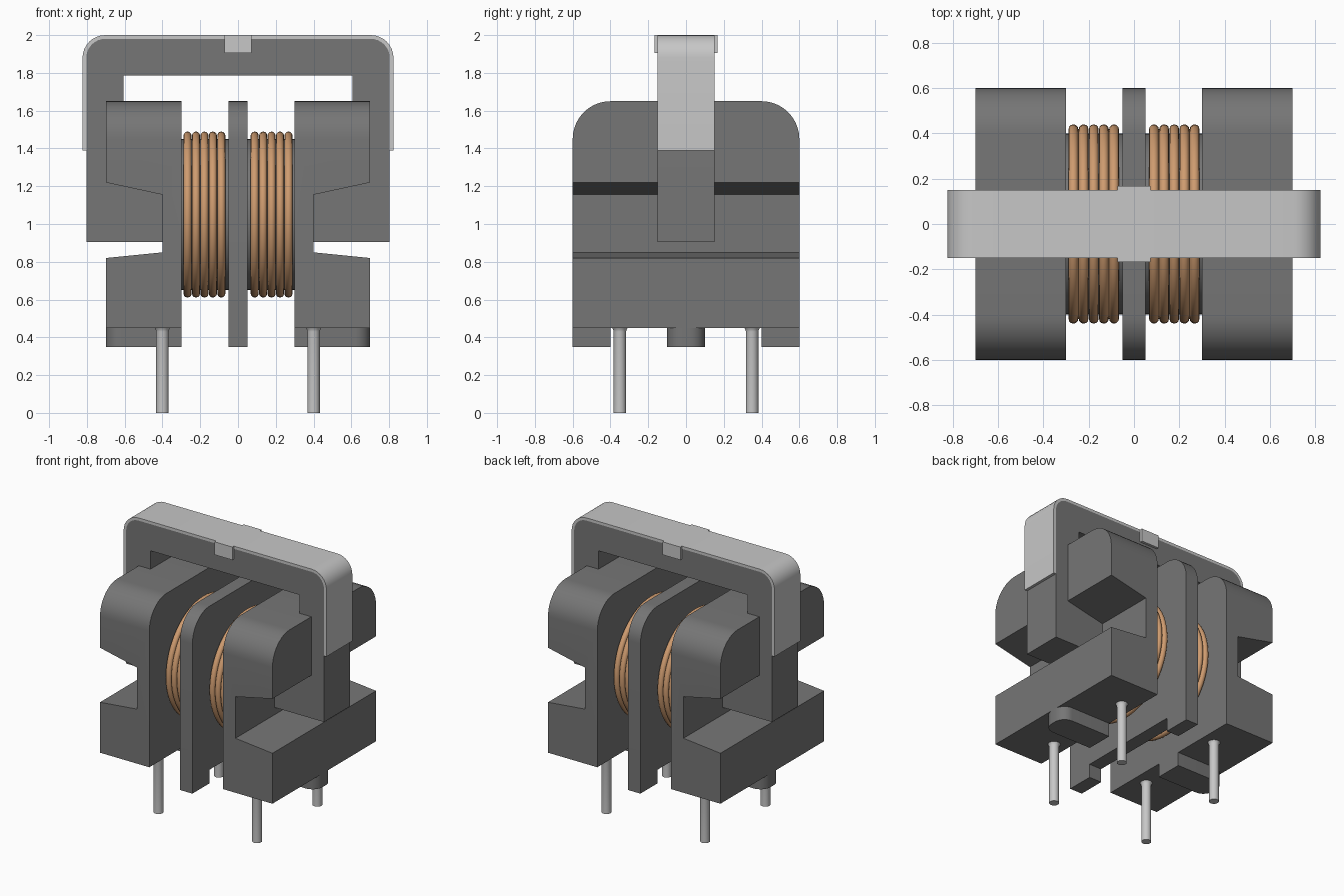
import bpy, bmesh, math
from mathutils import Vector, Matrix

cube = bpy.data.objects.get("Cube")
if cube:
    bpy.data.objects.remove(cube, do_unlink=True)


def material(name, rgb, metallic=0.0):
    m = bpy.data.materials.new(name)
    m.use_nodes = True
    m.diffuse_color = (*rgb, 1)
    m.node_tree.nodes["Principled BSDF"].inputs["Base Color"].default_value = (*rgb, 1)
    return m


DARK = material("dark grey", (0.18, 0.18, 0.18))
METAL = material("light grey metal", (0.57, 0.57, 0.57))
COPPER = material("copper", (0.62, 0.33, 0.16))


def finish(name, bm, mat):
    bmesh.ops.recalc_face_normals(bm, faces=bm.faces)
    me = bpy.data.meshes.new(name)
    bm.to_mesh(me)
    bm.free()
    me.materials.append(mat)
    ob = bpy.data.objects.new(name, me)
    bpy.context.collection.objects.link(ob)
    bpy.ops.object.select_all(action='DESELECT')
    ob.select_set(True)
    bpy.context.view_layer.objects.active = ob
    bpy.ops.object.shade_smooth_by_angle(angle=math.radians(35))
    return ob


def arc(cx, cz, r, a0, a1, n=8):
    return [(cx + r * math.cos(math.radians(a0 + (a1 - a0) * i / n)),
             cz + r * math.sin(math.radians(a0 + (a1 - a0) * i / n))) for i in range(n + 1)]


def prism(axis, loops, d0, d1):
    """Extrude a profile (first loop outer, others holes) along an axis."""
    place = {'x': lambda a, b: (d0, a, b),
             'y': lambda a, b: (a, d0, b),
             'z': lambda a, b: (a, b, d0)}[axis]
    bm = bmesh.new()
    rings = [[bm.verts.new(place(*p)) for p in loop] for loop in loops]
    if len(rings) == 1:
        bm.faces.new(rings[0])
    else:
        edges = [bm.edges.new((r[i - 1], r[i])) for r in rings for i in range(len(r))]
        bmesh.ops.triangle_fill(bm, edges=edges, use_beauty=True, use_dissolve=False)
    ext = bmesh.ops.extrude_face_region(bm, geom=bm.faces[:])
    shift = Vector([d1 - d0 if a == axis else 0 for a in 'xyz'])
    bmesh.ops.translate(bm, vec=shift,
                        verts=[v for v in ext["geom"] if isinstance(v, bmesh.types.BMVert)])
    return bm


def lathe(name, profile, matrix, mat, n=32, closed=False):
    """Spin (radius, height) points about local z, then place with a matrix."""
    bm = bmesh.new()
    rows = []
    for k in range(n):
        t = 2 * math.pi * k / n
        rows.append([bm.verts.new((r * math.cos(t), r * math.sin(t), h)) for r, h in profile])
    m = len(profile)
    for k in range(n):
        a, b = rows[k - 1], rows[k]
        for i in range(m if closed else m - 1):
            j = (i + 1) % m
            bm.faces.new((a[i], b[i], b[j], a[j]))
    if not closed:
        bm.faces.new([r[0] for r in rows])
        bm.faces.new([r[-1] for r in rows])
    bm.transform(matrix)
    return finish(name, bm, mat)


AXIS_Z = 1.05                       # height of the winding axis
ALONG_X = Matrix.Rotation(math.pi / 2, 4, 'Y')

for side, s in (("left", 1), ("right", -1)):
    # Slotted end block with rounded upper front and back edges
    profile = [(0.3, 0.45), (0.7, 0.45), (0.7, 0.82), (0.4, 0.85),
               (0.4, 1.155), (0.7, 1.22), (0.7, 1.65), (0.3, 1.65)]
    bm = prism('y', [[(s * x, z) for x, z in profile]], -0.6, 0.6)
    top = [e for e in bm.edges
           if all(v.co.z > 1.64 for v in e.verts) and abs(e.verts[0].co.y - e.verts[1].co.y) < 0.01]
    bmesh.ops.bevel(bm, geom=top, offset=0.2, segments=10, profile=0.5, affect='EDGES')
    finish(side + "_end_block", bm, DARK)

    # Standoff foot, rounded at its outer end
    foot = [(0.3, -0.1)] + arc(0.62, -0.02, 0.08, -90, 0) + arc(0.62, 0.02, 0.08, 0, 90) + [(0.3, 0.1)]
    finish(side + "_foot", prism('z', [[(s * x, y) for x, y in foot]], 0.35, 0.45), DARK)

    # Winding drum and five turns of wire
    lathe(side + "_drum", [(0.4, -0.13), (0.4, 0.13)],
          Matrix.Translation((s * 0.175, 0, AXIS_Z)) @ ALONG_X, DARK, 48)
    for i in range(5):
        lathe(f"{side}_wire_turn_{i + 1}", arc(0.418, 0, 0.0215, 0, 330, 11),
              Matrix.Translation((s * (0.088 + 0.0448 * i), 0, AXIS_Z)) @ ALONG_X,
              COPPER, 64, closed=True)

    # Pins with a small flare where they enter the block
    for end, y in (("front", -0.35), ("back", 0.35)):
        lathe(f"{side}_{end}_pin", [(0.033, 0), (0.033, 0.43), (0.036, 0.442), (0.043, 0.452)],
              Matrix.Translation((s * 0.4, y, 0)), METAL, 24)

# Middle flange with two legs below
flange = ([(-0.6, 0.35), (-0.4, 0.35), (-0.4, 0.45), (0.4, 0.45), (0.4, 0.35), (0.6, 0.35)]
          + arc(0.4, 1.45, 0.2, 0, 90, 10) + arc(-0.4, 1.45, 0.2, 90, 180, 10))
finish("middle_flange", prism('x', [flange], -0.05, 0.05), DARK)

# Closed rectangular core through the drums
core = ([(-0.803, 0.905), (0.803, 0.905)]
        + arc(0.703, 1.88, 0.1, 0, 90) + arc(-0.703, 1.88, 0.1, 90, 180))
window = [(-0.605, 1.2), (0.605, 1.2), (0.605, 1.785), (-0.605, 1.785)]
finish("core", prism('y', [core, window], -0.15, 0.15), DARK)

# Spring clip wrapped over the core
clip = ([(0.823, 1.39)] + arc(0.703, 1.88, 0.12, 0, 90) + arc(-0.703, 1.88, 0.12, 90, 180)
        + [(-0.823, 1.39), (-0.803, 1.39)]
        + arc(-0.703, 1.88, 0.1, 180, 90) + arc(0.703, 1.88, 0.1, 90, 0) + [(0.803, 1.39)])
finish("clip", prism('y', [clip], -0.15, 0.15), METAL)

# Folded tabs at the middle of the clip
tab = [(-0.072, 1.905), (0.072, 1.905), (0.072, 2.0), (-0.072, 2.0)]
for end, s in (("front", -1), ("back", 1)):
    finish(end + "_clip_tab", prism('y', [tab], s * 0.148, s * 0.168), METAL)
